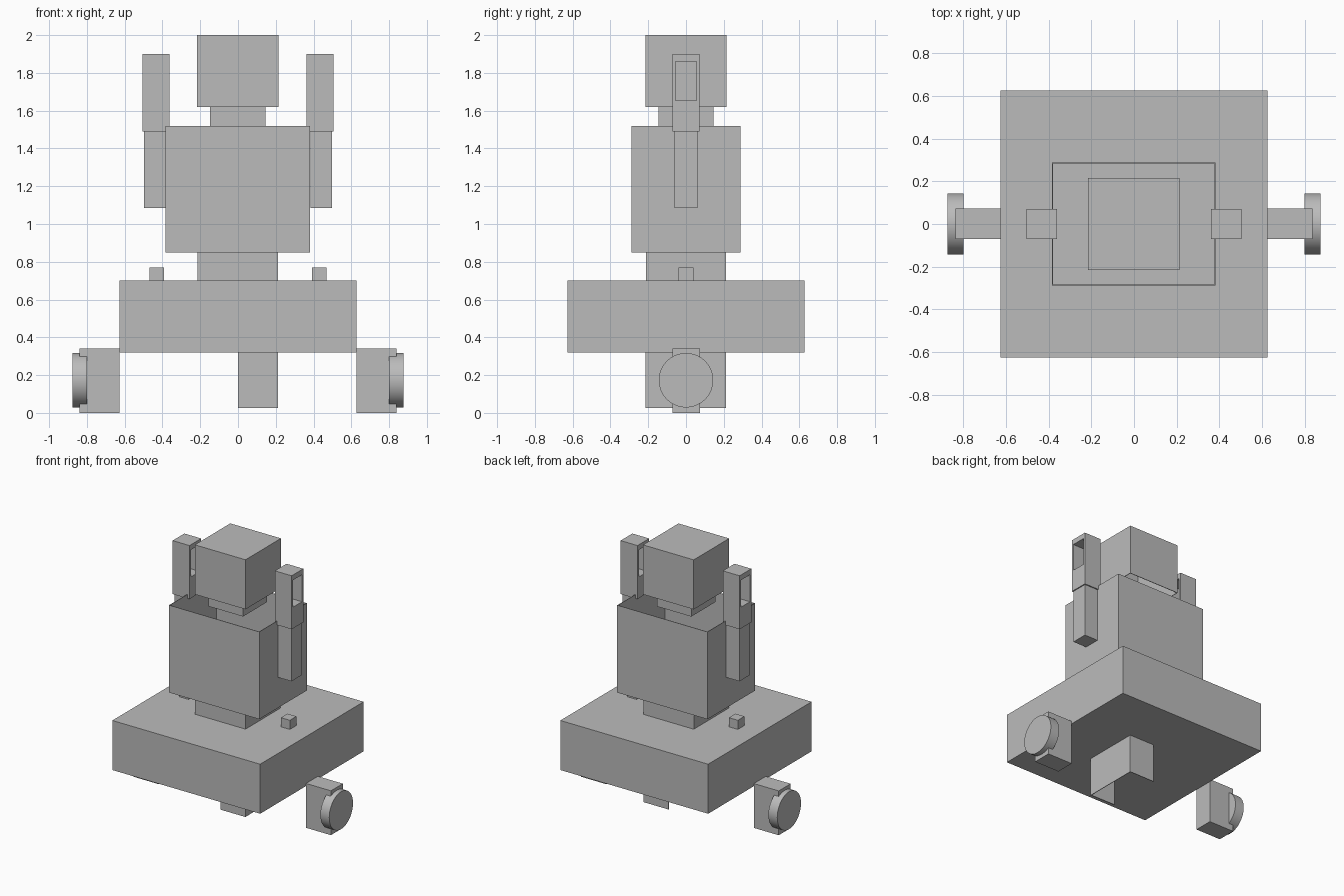
import bpy, bmesh, math
from mathutils import Vector

old = bpy.data.objects.get("Cube")
if old:
    bpy.data.objects.remove(old, do_unlink=True)

grey = bpy.data.materials.new("plain grey")
grey.use_nodes = True
grey.diffuse_color = (0.5, 0.5, 0.5, 1)
grey.node_tree.nodes["Principled BSDF"].inputs["Base Color"].default_value = (0.5, 0.5, 0.5, 1)


def finish(name, bm):
    mesh = bpy.data.meshes.new(name)
    bm.to_mesh(mesh)
    bm.free()
    mesh.materials.append(grey)
    obj = bpy.data.objects.new(name, mesh)
    bpy.context.scene.collection.objects.link(obj)
    return obj


def box(name, xs, ys, zs, open_sides=()):
    """Box between limits; open sides turn it into a thin-walled shell."""
    bm = bmesh.new()
    bmesh.ops.create_cube(bm, size=1)
    for v in bm.verts:
        v.co = [lim[0] if c < 0 else lim[1] for c, lim in zip(v.co, (xs, ys, zs))]
    bm.normal_update()
    if open_sides:
        gone = [f for f in bm.faces if any(f.normal.dot(Vector(d)) > 0.9 for d in open_sides)]
        bmesh.ops.delete(bm, geom=gone, context='FACES')
    obj = finish(name, bm)
    if open_sides:
        mod = obj.modifiers.new("Wall", 'SOLIDIFY')
        mod.thickness = 0.006
        mod.offset = -1
    return obj


def span(side, a, b):
    return tuple(sorted((side * a, side * b)))


UP, DOWN, RIGHT = (0, 0, 1), (0, 0, -1), (-1, 0, 0)

# Central stack
box("base", (-0.627, 0.627), (-0.627, 0.627), (0.32, 0.70))
box("waist", (-0.215, 0.213), (-0.213, 0.213), (0.70, 0.85))
box("torso", (-0.384, 0.382), (-0.288, 0.288), (0.85, 1.52), [UP])
box("neck", (-0.147, 0.145), (-0.146, 0.146), (1.52, 1.625))
box("head", (-0.216, 0.214), (-0.215, 0.215), (1.62, 2.0), [DOWN])
box("lower_post", (0.0, 0.213), (-0.215, 0.213), (0.027, 0.32), [DOWN, RIGHT])

for side, label in ((1, "left"), (-1, "right")):
    # Arm with a framed hand that is open sideways
    box(label + "_arm", span(side, 0.383, 0.497), (-0.062, 0.062), (1.085, 1.49))
    hx = span(side, 0.362, 0.505)
    box(label + "_hand_bottom", hx, (-0.071, 0.071), (1.49, 1.653))
    box(label + "_hand_top", hx, (-0.071, 0.071), (1.86, 1.90))
    for y, end in ((-1, "front"), (1, "back")):
        box(f"{label}_hand_{end}", hx, span(y, 0.055, 0.071), (1.653, 1.86))

    # Knob on the base
    box(label + "_knob", span(side, 0.392, 0.468), (-0.04, 0.04), (0.70, 0.77))

    # Wheel and its mount
    box(label + "_wheel_mount", span(side, 0.627, 0.838), (-0.071, 0.073), (0.0, 0.34))
    bm = bmesh.new()
    bmesh.ops.create_cone(bm, cap_ends=True, segments=64, radius1=0.144, radius2=0.144, depth=0.075)
    wheel = finish(label + "_wheel", bm)
    wheel.rotation_euler = (0, math.pi / 2, 0)
    wheel.location = (side * 0.8375, 0, 0.173)
    bpy.ops.object.select_all(action='DESELECT')
    wheel.select_set(True)
    bpy.context.view_layer.objects.active = wheel
    bpy.ops.object.shade_smooth_by_angle(angle=math.radians(30))
